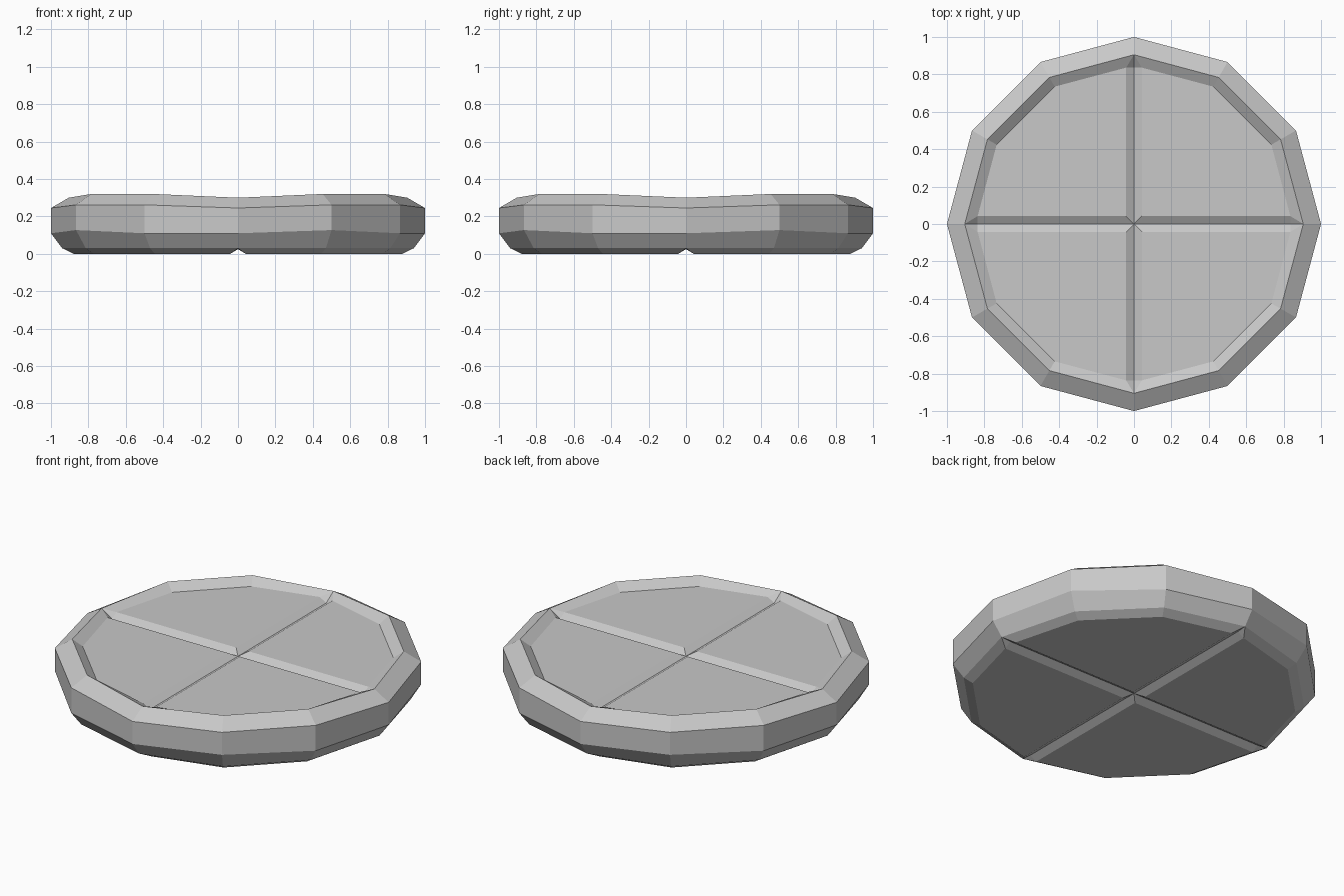
import bpy, bmesh
from math import sin, cos, pi

cube = bpy.data.objects.get("Cube")
if cube:
    bpy.data.objects.remove(cube)

SIDES = 12
GROOVE = 0.042  # half width of the V grooves

bm = bmesh.new()


def turned(quarter, x, y, z):
    """Add a vertex turned by a number of quarter turns."""
    for _ in range(quarter):
        x, y = -y, x
    return bm.verts.new((x, y, z))


def ring(radius, heights):
    """Twelve vertices whose heights repeat every quarter turn."""
    return [bm.verts.new((radius * cos(2 * pi * i / SIDES),
                          radius * sin(2 * pi * i / SIDES),
                          heights[i % 3])) for i in range(SIDES)]


def bridge(low, high):
    for i in range(SIDES):
        j = (i + 1) % SIDES
        bm.faces.new((low[i], low[j], high[j], high[i]))


def grooved_cap(edge, radius, z, groove_z):
    """Four flat panels with bevelled borders, parted by a cross of V grooves."""
    end = radius - 0.012
    centre = bm.verts.new((0, 0, groove_z))
    floor = [turned(q, end, 0, groove_z) for q in range(4)]
    panels = []
    for q in range(4):
        panel = [turned(q, GROOVE, GROOVE, z), turned(q, end, GROOVE, z)]
        panel += [turned(q, radius * cos(a), radius * sin(a), z)
                  for a in (pi / 6, pi / 3)]
        panel.append(turned(q, GROOVE, end, z))
        bm.faces.new(panel)
        panels.append(panel)
    for q in range(4):
        corner, start, first, second, last = panels[q]
        e = [edge[(3 * q + k) % SIDES] for k in range(4)]
        # Bevelled border
        bm.faces.new((e[0], e[1], first, start))
        bm.faces.new((e[1], e[2], second, first))
        bm.faces.new((e[2], e[3], last, second))
        # Groove walls and their ends
        nxt = (q + 1) % 4
        bm.faces.new((centre, floor[q], start, corner))
        bm.faces.new((centre, corner, last, floor[nxt]))
        bm.faces.new((floor[q], e[0], start))
        bm.faces.new((floor[nxt], last, e[3]))


# Rounded outer wall, from the lower bevel up to the raised rim
rings = [
    ring(0.94, (0.03, 0.03, 0.03)),
    ring(1.0, (0.11, 0.127, 0.11)),
    ring(1.0, (0.245, 0.262, 0.262)),
    ring(0.905, (0.30, 0.32, 0.32)),
]
for low, high in zip(rings, rings[1:]):
    bridge(low, high)

# Underside and recessed top
grooved_cap(rings[0], 0.89, 0.0, 0.025)
grooved_cap(rings[-1], 0.848, 0.279, 0.254)

bmesh.ops.recalc_face_normals(bm, faces=bm.faces)
mesh = bpy.data.meshes.new("grooved_disc")
bm.to_mesh(mesh)
bm.free()
disc = bpy.data.objects.new("grooved_disc", mesh)
bpy.context.collection.objects.link(disc)

# Plain grey
grey = bpy.data.materials.new("light_grey")
grey.use_nodes = True
colour = (0.58, 0.58, 0.58, 1)
grey.diffuse_color = colour
for node in grey.node_tree.nodes:
    if node.type == "BSDF_PRINCIPLED":
        node.inputs["Base Color"].default_value = colour
mesh.materials.append(grey)
